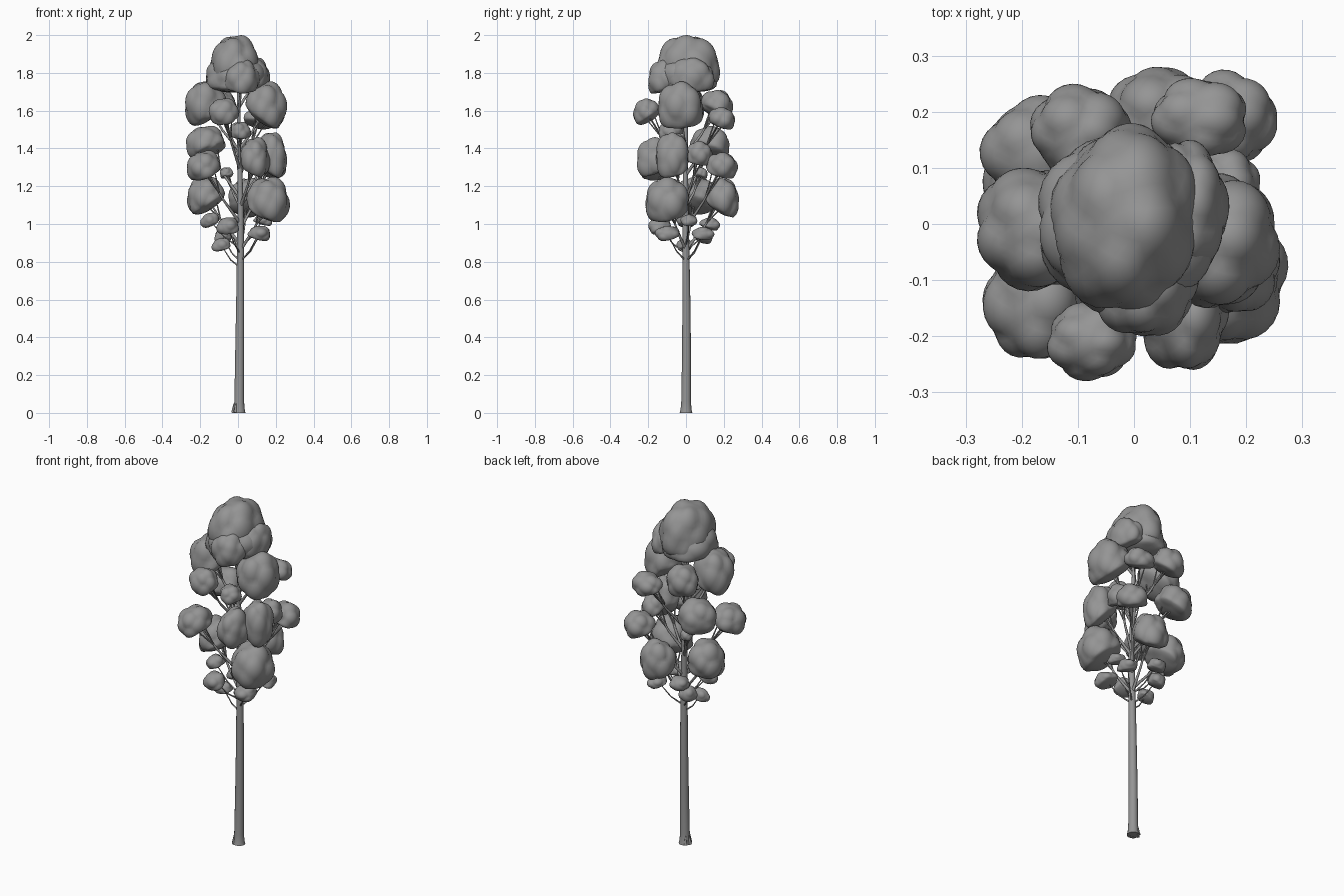
import bpy, bmesh, math, random
from mathutils import Vector

random.seed(4)
cube = bpy.data.objects.get("Cube")
if cube:
    bpy.data.objects.remove(cube, do_unlink=True)

grey = bpy.data.materials.new("plain grey")
grey.use_nodes = True
COLOUR = (0.3, 0.3, 0.3, 1)
grey.diffuse_color = COLOUR
grey.node_tree.nodes["Principled BSDF"].inputs["Base Color"].default_value = COLOUR


def add_object(name, bm):
    mesh = bpy.data.meshes.new(name)
    bm.to_mesh(mesh)
    bm.free()
    mesh.materials.append(grey)
    obj = bpy.data.objects.new(name, mesh)
    bpy.context.collection.objects.link(obj)
    bpy.ops.object.select_all(action="DESELECT")
    obj.select_set(True)
    bpy.context.view_layer.objects.active = obj
    bpy.ops.object.shade_smooth_by_angle(angle=math.radians(50))


def leaf_clump(name, centre, radii, lumps):
    """A full, lumpy cloud with a flattened side turned down and towards the trunk."""
    spheres = [(Vector((0, 0, 0)), 0.9)]
    for i in range(lumps):
        turn = i * 2.4 + random.uniform(-0.3, 0.3)
        height = 0.9 - 1.5 * (i + 0.5) / lumps
        flat = math.sqrt(1 - height * height)
        way = Vector((math.cos(turn) * flat, math.sin(turn) * flat, height))
        spheres.append((way * 0.48, random.uniform(0.52, 0.59)))
    outward = Vector((centre[0], centre[1], 0)).normalized()
    lean = min(math.hypot(centre[0], centre[1]) * 3, 0.45)
    facing = (outward * lean + Vector((0, 0, 0.85))).normalized()
    bm = bmesh.new()
    bmesh.ops.create_icosphere(bm, subdivisions=4, radius=1)
    for v in bm.verts:
        d = v.co.normalized()
        reach = 0
        for c, r in spheres:
            along = d.dot(c)
            inside = r * r - c.length_squared + along * along
            if inside > 0:
                reach = max(reach, along + math.sqrt(inside))
        v.co = d * reach
        below = v.co.dot(facing) + 0.3
        if below < 0:
            v.co -= facing * below * 0.65
    for axis in range(3):
        low = min(v.co[axis] for v in bm.verts)
        high = max(v.co[axis] for v in bm.verts)
        for v in bm.verts:
            part = (v.co[axis] - low) / (high - low) * 2 - 1
            v.co[axis] = centre[axis] + part * radii[axis]
    add_object(name, bm)


def tubes(name, paths, sides):
    """Tapered round tubes; each path is a list of (point, radius)."""
    bm = bmesh.new()
    for path in paths:
        rings = []
        for i, (p, r) in enumerate(path):
            before, after = path[max(i - 1, 0)][0], path[min(i + 1, len(path) - 1)][0]
            d = (after - before).normalized()
            side = d.cross(Vector((0.3, 1, 0))).normalized()
            other = d.cross(side)
            rings.append([bm.verts.new(p + r * (side * math.cos(a) + other * math.sin(a)))
                          for a in (math.tau * k / sides for k in range(sides))])
        for a, b in zip(rings, rings[1:]):
            for k in range(sides):
                n = (k + 1) % sides
                bm.faces.new((a[k], a[n], b[n], b[k]))
        bm.faces.new(rings[0])
        bm.faces.new(rings[-1])
    bmesh.ops.recalc_face_normals(bm, faces=bm.faces)
    add_object(name, bm)


# Leaf clumps: x, y, z, then radius along x, y and z
crown = [
    (-.015, .01, 1.86, .135, .17, .14), (-.005, .0, 1.8, .165, .165, .105),
    (.09, .03, 1.79, .08, .12, .09), (.02, -.105, 1.78, .095, .095, .09),
]
upper = [
    (-.17, -.01, 1.64, .11, .11, .12), (.15, -.03, 1.63, .11, .12, .125),
    (-.075, -.21, 1.595, .08, .07, .07), (.01, -.08, 1.495, .06, .065, .045),
    (-.095, .165, 1.63, .09, .085, .08), (.115, .19, 1.56, .085, .07, .06),
]
middle = [
    (-.17, .125, 1.43, .105, .105, .09), (-.18, -.14, 1.31, .09, .1, .08),
    (.175, -.07, 1.365, .085, .09, .12), (.09, -.16, 1.355, .08, .1, .105),
    (.16, .07, 1.375, .065, .07, .065), (.17, .19, 1.31, .085, .085, .07),
    (-.06, .08, 1.27, .035, .035, .03),
]
lower = [
    (-.17, .05, 1.15, .1, .11, .1), (.16, -.1, 1.13, .115, .115, .12),
    (.05, .19, 1.14, .1, .09, .105),
]
sprigs = [
    (-.15, .0, 1.02, .05, .05, .04), (-.055, -.14, .99, .06, .06, .045),
    (-.09, -.01, .89, .05, .04, .035), (-.08, .09, .935, .045, .05, .04),
    (.11, -.1, .95, .06, .065, .04), (.12, .09, .95, .05, .06, .035),
    (-.05, .125, 1, .05, .055, .035), (.13, .015, 1.02, .05, .045, .03),
]
tiers = {"crown": (crown, 16), "upper": (upper, 12), "middle": (middle, 12),
         "lower": (lower, 13), "sprig": (sprigs, 6)}
for tier, (clumps, lumps) in tiers.items():
    for i, c in enumerate(clumps):
        leaf_clump(f"{tier}_leaf_clump_{i + 1}", c[:3], c[3:], lumps)

# Trunk with a flared foot and a thin leader running into the crown
profile = [(0, .034), (.02, .029), (.06, .026), (.3, .024), (.6, .021),
           (.85, .019), (1.1, .016), (1.4, .012), (1.8, .006)]


def trunk_point(z):
    lean = min(z, 0.8) * 0.009 + 0.006 - max(z - 1.1, 0) * 0.02
    return Vector((lean, 0.003 * math.sin(z * 4), z))


tubes("trunk", [[(trunk_point(z), r) for z, r in profile]], 16)

# Root toes around the foot
toes = []
for k in range(6):
    a = math.tau * k / 6
    out = Vector((math.cos(a), math.sin(a), 0))
    toes.append([(out * 0.027, .009), (out * 0.02 + Vector((0, 0, .05)), .004)])
tubes("root_toes", toes, 8)

# Branches rise steeply from the trunk and fork inside each clump
branches, twigs = [], []
for tier, (clumps, lumps) in tiers.items():
    for c in clumps:
        tip = Vector(c[:3])
        spread = math.hypot(tip.x, tip.y)
        start = trunk_point(tip.z - 0.08 - spread * (0.45 if tier == "sprig" else 1))
        bend = start.lerp(tip, 0.5) + Vector((0, 0, -0.02))
        thick = 0.005 if tier == "sprig" else 0.009
        branches.append([(start, thick), (start.lerp(bend, 0.5), thick * 0.85),
                         (bend, thick * 0.7), (tip, thick * 0.4)])
        if tier != "sprig":
            for k in range(3):
                a = math.tau * k / 3 + spread * 9
                end = tip + Vector((math.cos(a) * c[3], math.sin(a) * c[4], 0)) * 0.55
                fork = bend.lerp(tip, 0.15)
                twigs.append([(fork, thick * 0.5), (fork.lerp(end, 0.5), thick * 0.4),
                              (end, thick * 0.25)])
tubes("branches", branches, 8)
tubes("twigs", twigs, 6)
